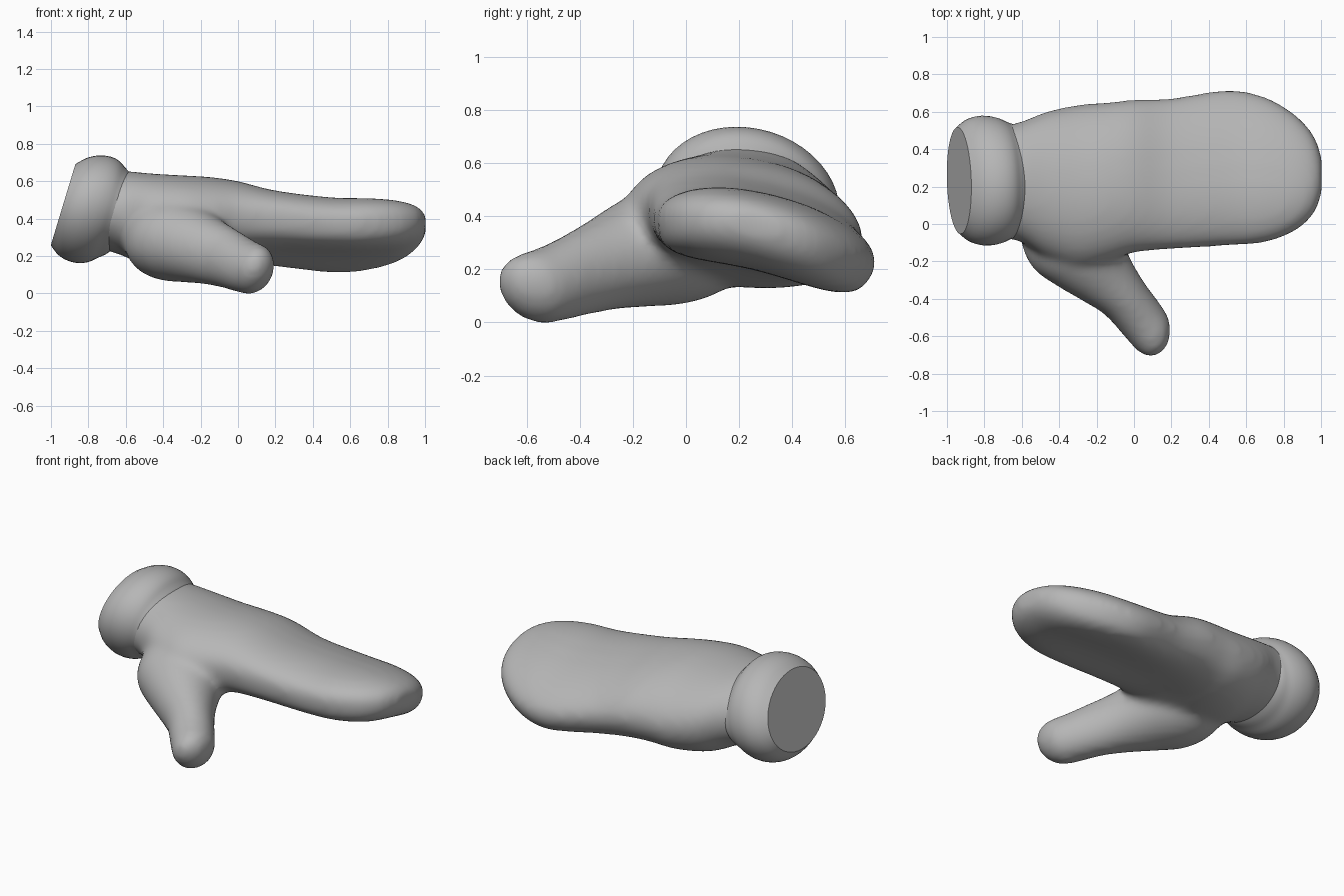
import bpy, bmesh, math
from mathutils import Vector

if "Cube" in bpy.data.objects:
    bpy.data.objects.remove(bpy.data.objects["Cube"])

grey = bpy.data.materials.new("wool grey")
grey.diffuse_color = (0.47, 0.47, 0.47, 1)
grey.use_nodes = True
grey.node_tree.nodes["Principled BSDF"].inputs["Base Color"].default_value = grey.diffuse_color


def loft(name, rings):
    """Skin a list of closed rings and cap both ends."""
    bm = bmesh.new()
    rows = [[bm.verts.new(p) for p in r] for r in rings]
    n = len(rows[0])
    for a, b in zip(rows, rows[1:]):
        for i in range(n):
            j = (i + 1) % n
            bm.faces.new((a[i], a[j], b[j], b[i]))
    bm.faces.new(rows[0])
    bm.faces.new(rows[-1])
    bmesh.ops.recalc_face_normals(bm, faces=bm.faces[:])
    me = bpy.data.meshes.new(name)
    bm.to_mesh(me)
    bm.free()
    me.materials.append(grey)
    ob = bpy.data.objects.new(name, me)
    bpy.context.collection.objects.link(ob)
    return ob


def refine(keys, steps=5):
    """Catmull-Rom interpolation through tuples of numbers."""
    out = []
    for k in range(len(keys) - 1):
        p = [keys[max(0, min(len(keys) - 1, k + d))] for d in (-1, 0, 1, 2)]
        for s in range(steps):
            t = s / steps
            out.append(tuple(
                0.5 * (2 * b + (c - a) * t + (2 * a - 5 * b + 4 * c - d) * t * t
                       + (3 * b - a - 3 * c + d) * t ** 3)
                for a, b, c, d in zip(*p)))
    return out + [keys[-1]]


def power(v, e):
    return math.copysign(abs(v) ** e, v)


ANGLES = [2 * math.pi * i / 48 for i in range(48)]

# Palm and fingers: x, centre y, centre z, half width, half thickness,
# slope, bend, roundness
hand_keys = [
    (-0.80, 0.22, 0.46, 0.29, 0.20, 0.08, 0.0, 0.95),
    (-0.62, 0.225, 0.43, 0.315, 0.225, 0.10, 0.1, 0.95),
    (-0.47, 0.205, 0.390, 0.385, 0.250, 0.10, 0.3, 0.92),
    (-0.30, 0.195, 0.385, 0.425, 0.243, 0.12, 0.4, 0.88),
    (-0.15, 0.215, 0.395, 0.415, 0.222, 0.14, 0.45, 0.84),
    (0.00, 0.248, 0.395, 0.397, 0.195, 0.18, 0.45, 0.78),
    (0.20, 0.260, 0.370, 0.392, 0.162, 0.22, 0.45, 0.70),
    (0.50, 0.292, 0.343, 0.405, 0.148, 0.24, 0.47, 0.68),
    (0.70, 0.282, 0.343, 0.378, 0.145, 0.24, 0.47, 0.68),
    (0.86, 0.268, 0.348, 0.305, 0.130, 0.24, 0.47, 0.72),
    (0.96, 0.262, 0.36, 0.210, 0.093, 0.24, 0.47, 0.80),
    (1.005, 0.26, 0.37, 0.10, 0.045, 0.24, 0.47, 0.90),
]
hand_rings = []
for x, cy, cz, w, t, slope, bend, e in refine(hand_keys):
    ring = []
    for a in ANGLES:
        u = w * power(math.cos(a), e)
        v = t * power(math.sin(a), e)
        m = -(slope + 2 * bend * u)
        v /= math.hypot(1, m)
        ring.append((x, cy + u - m * v, cz - slope * u - bend * u * u + v))
    hand_rings.append(ring)
mitten = loft("mitten_hand", hand_rings)

# Thumb: centre x, y, z, horizontal radius, vertical radius
thumb_keys = [
    (-0.50, 0.20, 0.35, 0.14, 0.14),
    (-0.42, 0.05, 0.310, 0.23, 0.210),
    (-0.34, -0.08, 0.285, 0.255, 0.225),
    (-0.25, -0.19, 0.258, 0.220, 0.205),
    (-0.15, -0.30, 0.222, 0.172, 0.178),
    (-0.05, -0.40, 0.185, 0.137, 0.160),
    (0.04, -0.51, 0.145, 0.130, 0.146),
    (0.09, -0.58, 0.130, 0.122, 0.138),
    (0.12, -0.645, 0.130, 0.092, 0.106),
    (0.14, -0.685, 0.130, 0.04, 0.045),
]
side = Vector((0.80, 0.60, 0.0))
lift = Vector((0.15, -0.20, 0.97)).normalized()
thumb_rings = [[Vector((x, y, z)) + side * r * math.cos(a) + lift * h * math.sin(a)
                for a in ANGLES] for x, y, z, r, h in refine(thumb_keys)]
thumb = loft("thumb", thumb_rings)

# Fuse the thumb into the hand and soften the join
bpy.context.view_layer.objects.active = mitten
mitten.select_set(True)
thumb.select_set(True)
bpy.ops.object.join()
remesh = mitten.modifiers.new("fuse", 'REMESH')
remesh.mode = 'VOXEL'
remesh.voxel_size = 0.02
remesh.use_smooth_shade = True
soften = mitten.modifiers.new("soften", 'SMOOTH')
soften.factor = 0.5
soften.iterations = 20

# Cuff: tilted roll with a flat end; distance along axis, y radius, upright radius
axis = Vector((0.957, 0.0, -0.29))
upright = Vector((0.29, 0.0, 0.957))
cuff_keys = [
    (0.00, 0.285, 0.225), (0.05, 0.325, 0.268), (0.11, 0.345, 0.292),
    (0.17, 0.345, 0.295), (0.22, 0.333, 0.280), (0.26, 0.315, 0.250),
    (0.30, 0.298, 0.220), (0.34, 0.25, 0.17),
]
start = Vector((-0.935, 0.232, 0.475))
cuff_rings = []
for d, ry, rz in refine(cuff_keys, 3):
    centre = start + axis * d + upright * 0.13 * d
    cuff_rings.append([
        centre + Vector((0, 1, 0)) * ry * math.cos(a)
        + upright * (rz * math.sin(a) - 0.10 * ry * math.cos(a)) for a in ANGLES])
cuff = loft("cuff", cuff_rings)
bpy.ops.object.select_all(action='DESELECT')
cuff.select_set(True)
bpy.context.view_layer.objects.active = cuff
bpy.ops.object.shade_smooth_by_angle(angle=math.radians(40))
